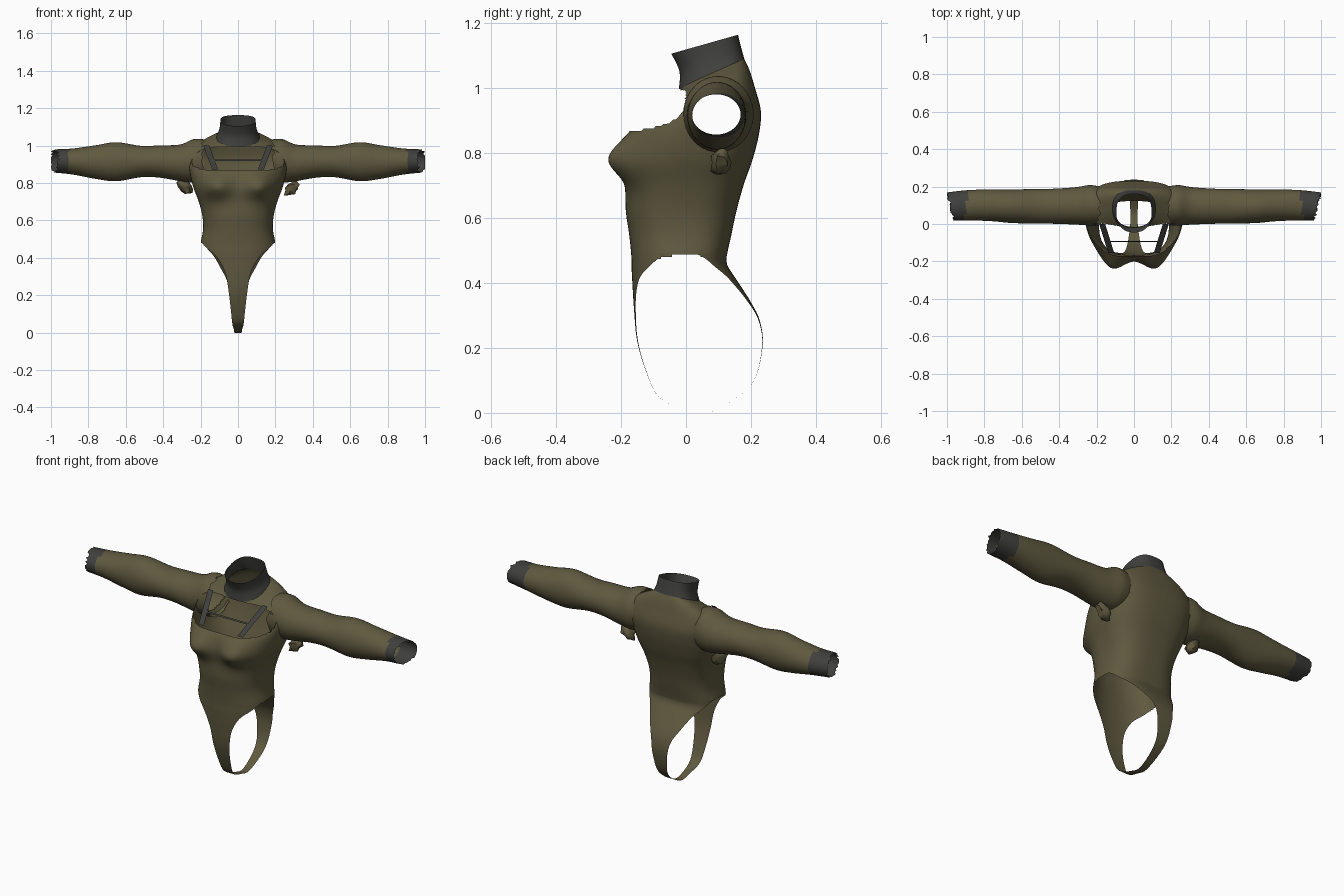
import bpy, bmesh, math, random
from mathutils import Vector

random.seed(4)
cube = bpy.data.objects.get("Cube")
if cube:
    bpy.data.objects.remove(cube)


def material(name, rgb):
    m = bpy.data.materials.new(name)
    m.use_nodes = True
    m.diffuse_color = (*rgb, 1)
    bsdf = m.node_tree.nodes["Principled BSDF"]
    bsdf.inputs["Base Color"].default_value = (*rgb, 1)
    bsdf.inputs["Roughness"].default_value = 0.8
    return m


OLIVE = material("olive cloth", (0.115, 0.1, 0.05))
DARK = material("charcoal trim", (0.05, 0.05, 0.047))


def spline(keys, steps):
    """Smooth rows of values running through the key rows."""
    rows = []
    last = len(keys) - 1
    for i in range(last):
        a, b, c, d = (keys[min(max(i + k, 0), last)] for k in (-1, 0, 1, 2))
        for s in range(steps):
            t = s / steps
            rows.append([q + 0.5 * t * (r - p + t * (2*p - 5*q + 4*r - s2 + t * (3*(q - r) + s2 - p)))
                         for p, q, r, s2 in zip(a, b, c, d)])
    rows.append(list(keys[-1]))
    return rows


def finish(bm, name, mats):
    bmesh.ops.recalc_face_normals(bm, faces=bm.faces)
    mesh = bpy.data.meshes.new(name)
    bm.to_mesh(mesh)
    bm.free()
    for m in mats:
        mesh.materials.append(m)
    obj = bpy.data.objects.new(name, mesh)
    bpy.context.collection.objects.link(obj)
    bpy.ops.object.select_all(action="DESELECT")
    obj.select_set(True)
    bpy.context.view_layer.objects.active = obj
    bpy.ops.object.shade_smooth_by_angle(angle=math.radians(50))
    return obj


def loft(name, rows, mats, closed=True, hole=None, paint=None):
    bm = bmesh.new()
    grid = [[bm.verts.new(p) for p in row] for row in rows]
    n = len(rows[0])
    for lower, upper in zip(grid, grid[1:]):
        for j in range(n if closed else n - 1):
            k = (j + 1) % n
            face = bm.faces.new((lower[j], lower[k], upper[k], upper[j]))
            if paint:
                face.material_index = paint(face.calc_center_median())
    if hole:
        gone = [f for f in bm.faces if hole(f.calc_center_median())]
        bmesh.ops.delete(bm, geom=gone, context="FACES")
    return finish(bm, name, mats)


FRONT_POWER, BACK_POWER = 2.3, 2.8


def body_ring(z_front, z_back, width, y_front, y_back, count=112):
    """Rounded cross-section, tilted from front to back."""
    points = []
    mid = (y_front + y_back) / 2
    half = (y_back - y_front) / 2
    for j in range(count):
        a = math.tau * j / count
        c, s = math.cos(a), math.sin(a)
        power = 2 / (BACK_POWER if s > 0 else FRONT_POWER)
        x = math.copysign(width * abs(c) ** power, c)
        v = math.copysign(abs(s) ** power, s)
        z = z_front + (z_back - z_front) * (v + 1) / 2
        y = mid + half * v
        # fuller chest
        if v < 0:
            y -= 0.06 * math.exp(-((abs(x) - 0.12) / 0.075) ** 2 - ((z - 0.78) / 0.065) ** 2)
        points.append((x, y, z))
    return points


# Torso shell with leg arches, arm holes and a chest opening
torso_keys = [
    (0.43, 0.43, 0.203, -0.167, 0.12), (0.48, 0.48, 0.2, -0.168, 0.125),
    (0.55, 0.55, 0.187, -0.175, 0.14), (0.62, 0.62, 0.19, -0.185, 0.155),
    (0.70, 0.70, 0.21, -0.187, 0.177), (0.78, 0.78, 0.24, -0.195, 0.205),
    (0.86, 0.86, 0.258, -0.175, 0.225), (0.92, 0.93, 0.262, -0.11, 0.23),
    (0.97, 1.0, 0.24, -0.045, 0.212), (0.99, 1.055, 0.18, -0.02, 0.195),
    (1.005, 1.09, 0.11, -0.015, 0.178)]


def torso_hole(p):
    leg = p.z < 0.487 - 1.9 * p.y ** 2
    arm = abs(p.x) > 0.14 and math.hypot(p.y - 0.095, p.z - 0.915) < 0.09
    chest = p.y < 0 and (abs(p.x) / 0.245) ** 4 + (abs(p.z - 0.93) / 0.063) ** 4 < 1
    return leg or arm or chest


loft("torso", [body_ring(*k) for k in spline(torso_keys, 9)], [OLIVE], hole=torso_hole)

# Standing collar
collar_keys = [(0.995, 1.08, 0.118, -0.022, 0.182), (1.05, 1.115, 0.1, -0.02, 0.172),
               (1.105, 1.163, 0.094, -0.045, 0.16)]
loft("collar", [body_ring(*k, 48) for k in spline(collar_keys, 5)], [DARK])

# Strip from the front of the hips, under the crotch and up the back: half width, y, z
strip_keys = [
    (0.198, -0.167, 0.49), (0.165, -0.167, 0.45), (0.11, -0.165, 0.4), (0.068, -0.16, 0.32),
    (0.05, -0.15, 0.22), (0.038, -0.12, 0.12), (0.03, -0.08, 0.045), (0.02, 0, 0.012),
    (0.02, 0.08, 0.004), (0.03, 0.2, 0.085), (0.045, 0.235, 0.2), (0.06, 0.228, 0.28),
    (0.09, 0.2, 0.34), (0.13, 0.155, 0.41), (0.17, 0.127, 0.455), (0.197, 0.125, 0.49)]
strip_rows = []
for half, y, z in spline(strip_keys, 4):
    power = FRONT_POWER if y < 0 else BACK_POWER
    row = []
    for j in range(25):
        x = half * math.sin(math.pi * (j / 24 - 0.5))
        bend = max(0, 1 - (abs(x) / 0.2) ** power) ** (1 / power)
        row.append((x, -0.02 + (y + 0.02) * bend, z))
    strip_rows.append(row)
loft("crotch_strip", strip_rows, [OLIVE], closed=False)

# Sleeves with dark cuffs: x, centre y, centre z, radius y, radius z
sleeve_keys = [
    (0.19, 0.097, 0.922, 0.105, 0.112), (0.24, 0.1, 0.918, 0.108, 0.116),
    (0.31, 0.097, 0.908, 0.1, 0.098), (0.42, 0.095, 0.915, 0.094, 0.086),
    (0.52, 0.095, 0.915, 0.092, 0.084), (0.65, 0.095, 0.914, 0.09, 0.104),
    (0.76, 0.1, 0.912, 0.085, 0.09), (0.88, 0.1, 0.915, 0.081, 0.07),
    (0.985, 0.093, 0.918, 0.075, 0.062)]


def sleeve_paint(p):
    return 1 if abs(p.x) > 0.91 - 0.15 * p.y else 0


def crumpled_flap(name, side, z):
    bm = bmesh.new()
    bmesh.ops.create_icosphere(bm, subdivisions=2, radius=1)
    for v in bm.verts:
        p = v.co * random.uniform(0.7, 1.1)
        v.co = (side * (0.285 + 0.045 * p.x), 0.108 + 0.036 * p.y, z + 0.042 * p.z + 0.02 * p.x)
    finish(bm, name, [OLIVE])


for side, label in ((1, "left"), (-1, "right")):
    rows = []
    sections = spline(sleeve_keys, 6)
    for i, (x, cy, cz, ry, rz) in enumerate(sections):
        row = []
        for j in range(40):
            a = math.tau * j / 40
            slant = 0.02 * math.cos(a) * max(0, (x - 0.8) / 0.18)
            ragged = random.uniform(-0.012, 0.006) if i in (0, len(sections) - 1) else 0
            row.append((side * min(x + slant + ragged, 1), cy + ry * math.cos(a), cz + rz * math.sin(a)))
        rows.append(row)
    loft(label + "_sleeve", rows, [OLIVE, DARK], paint=sleeve_paint)

    # Chest strap as a thin ribbon
    top, bottom = Vector((side * 0.17, 0.0, 1.0)), Vector((side * 0.122, -0.155, 0.872))
    across = Vector((0.016, 0, 0))
    strap = [(p - across, p + across) for p in (top, (top + bottom) / 2, bottom)]
    loft(label + "_chest_strap", strap, [DARK], closed=False)

    # Gathered cloth under the arm
    crumpled_flap(label + "_underarm_fold", side, 0.77 if side > 0 else 0.785)

# Thin bar joining the chest straps
bar = [[(x, -0.09 - dy, 0.925 - dz) for dy, dz in ((0, 0), (0.006, 0.007))] for x in (-0.14, 0, 0.14)]
loft("chest_bar", bar, [DARK], closed=False)
